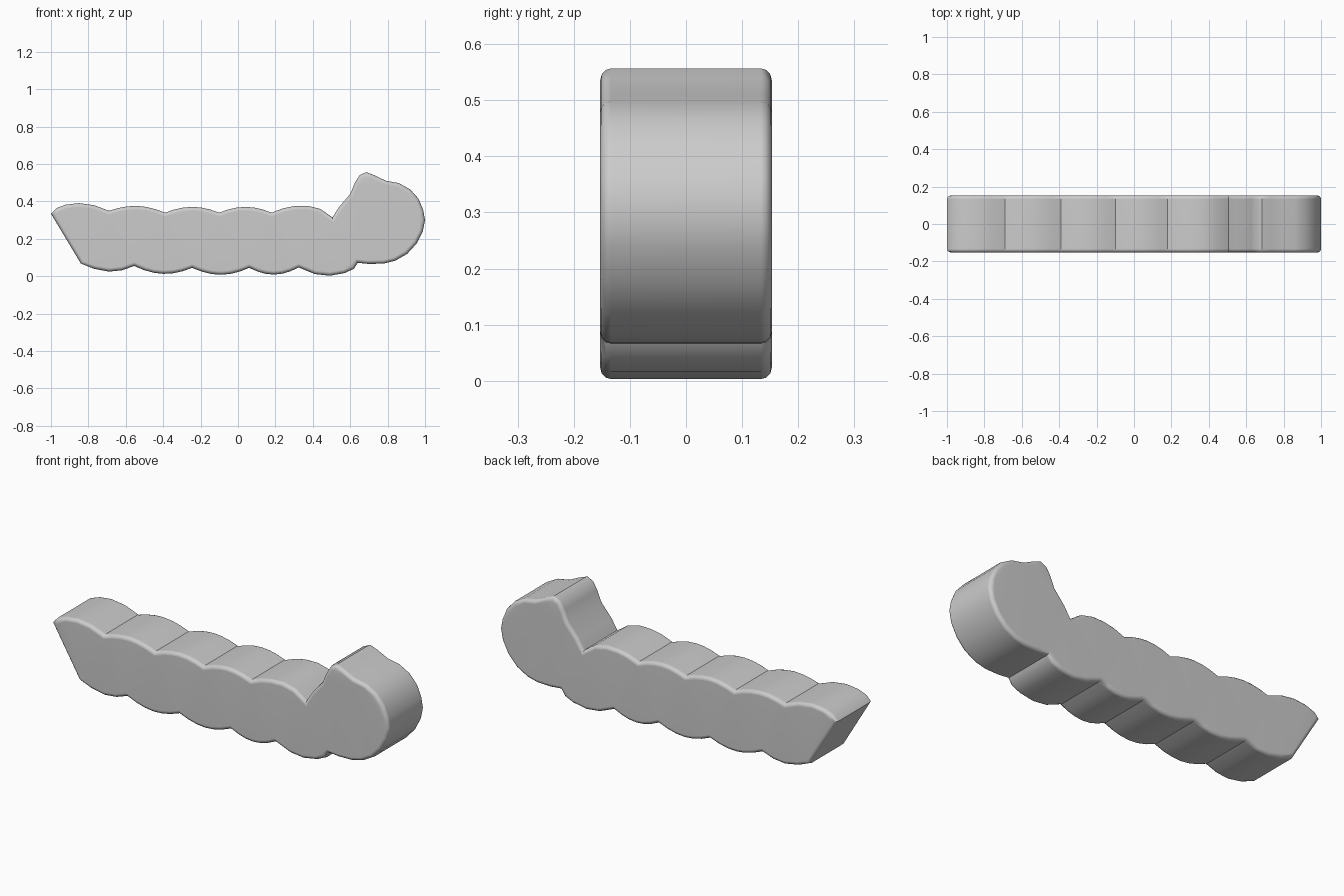
import bpy, bmesh, math

if "Cube" in bpy.data.objects:
    bpy.data.objects.remove(bpy.data.objects["Cube"])

HALF = 0.153   # half thickness of the slab


def lobes(notches, bulge, steps=6):
    """Scalloped line: a shallow rounded bump between each pair of notches."""
    pts = []
    for (x0, z0), (x1, z1) in zip(notches, notches[1:]):
        for i in range(steps):
            t = i / steps
            pts.append((x0 + (x1 - x0) * t,
                        z0 + (z1 - z0) * t + bulge * math.sin(math.pi * t) ** 0.9))
    return pts


# scalloped back of the body, left to right
back = [(-1, 0.335), (-0.97, 0.365), (-0.92, 0.383), (-0.85, 0.391), (-0.77, 0.38)]
back += lobes([(-0.69, 0.35), (-0.39, 0.34), (-0.1, 0.34), (0.18, 0.34)], 0.031)
back += [(0.18, 0.34), (0.24, 0.363), (0.3, 0.375), (0.37, 0.377), (0.44, 0.36), (0.505, 0.315)]

# neck, crest and round face of the head
head = [(0.54, 0.37), (0.6, 0.44), (0.625, 0.5), (0.65, 0.54), (0.685, 0.557),
        (0.73, 0.54), (0.79, 0.511), (0.86, 0.498), (0.92, 0.465), (0.965, 0.415),
        (0.99, 0.355), (1, 0.3), (0.988, 0.24), (0.955, 0.175), (0.905, 0.12),
        (0.84, 0.083), (0.78, 0.068), (0.7, 0.066), (0.64, 0.072)]

# scalloped belly, right to left
belly = [(0.62, 0.04), (0.57, 0.017), (0.49, 0.003), (0.41, 0.012)]
belly += lobes([(0.325, 0.047), (0.06, 0.045), (-0.245, 0.045), (-0.555, 0.055)], -0.037)
belly += [(-0.555, 0.055), (-0.62, 0.032), (-0.69, 0.025), (-0.77, 0.04), (-0.84, 0.068)]

# extrude the outline through the thickness and round both rims
bm = bmesh.new()
front = bm.faces.new([bm.verts.new((x, -HALF, max(z, 0))) for x, z in back + head + belly])
ext = bmesh.ops.extrude_face_region(bm, geom=[front], use_keep_orig=True)
moved = [g for g in ext["geom"] if isinstance(g, bmesh.types.BMVert)]
bmesh.ops.translate(bm, verts=moved, vec=(0, 2 * HALF, 0))
bmesh.ops.recalc_face_normals(bm, faces=bm.faces)
rims = [e for e in bm.edges if abs(e.verts[0].co.y - e.verts[1].co.y) < 1e-5]
bmesh.ops.bevel(bm, geom=rims, offset=0.02, segments=3, profile=0.5,
                affect='EDGES', clamp_overlap=False)
bmesh.ops.triangulate(bm, faces=[f for f in bm.faces if len(f.verts) > 4])
bmesh.ops.recalc_face_normals(bm, faces=bm.faces)

mesh = bpy.data.meshes.new("segmented_body_with_head")
bm.to_mesh(mesh)
bm.free()
body = bpy.data.objects.new("segmented_body_with_head", mesh)
bpy.context.collection.objects.link(body)

# soft shading that keeps the notches crisp
bpy.context.view_layer.objects.active = body
body.select_set(True)
bpy.ops.object.shade_smooth_by_angle(angle=math.radians(35))
weighted = body.modifiers.new("even_shading", 'WEIGHTED_NORMAL')
weighted.keep_sharp = True
